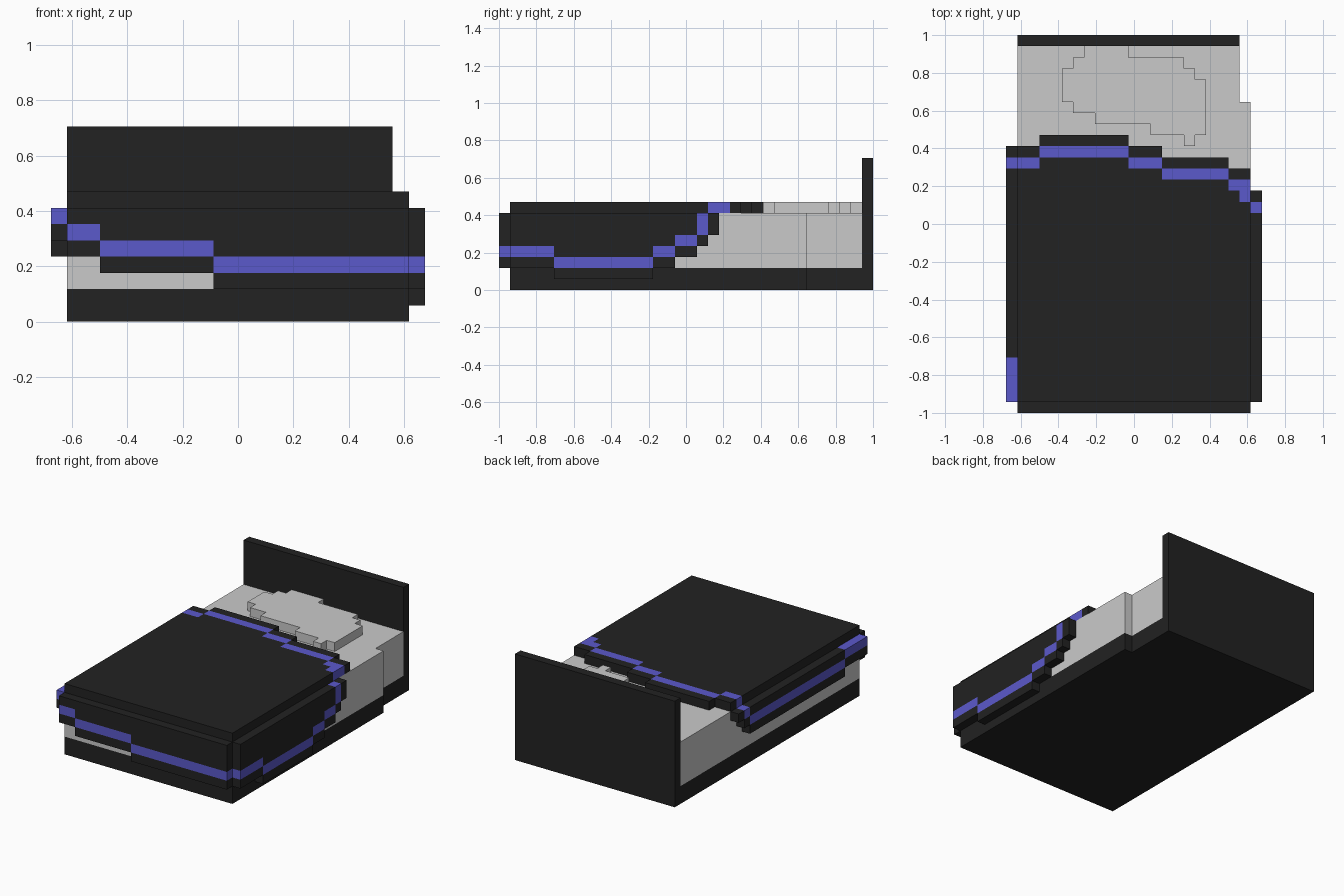
import bpy, bmesh, math
from mathutils import Vector

if "Cube" in bpy.data.objects:
    bpy.data.objects.remove(bpy.data.objects["Cube"])

U = 2 / 34                                  # block size: the bed is 23 x 34 x 12 blocks
BLACK, GREY, BLUE = 0, 1, 2

materials = []
for name, colour in (("black_cloth", (0.016, 0.016, 0.016, 1)),
                     ("light_grey", (0.59, 0.59, 0.59, 1)),
                     ("blue_trim", (0.105, 0.10, 0.60, 1))):
    m = bpy.data.materials.new(name)
    m.diffuse_color = colour
    m.use_nodes = True
    m.node_tree.nodes["Principled BSDF"].inputs["Base Color"].default_value = m.diffuse_color
    materials.append(m)

cells = {}                                  # block -> (part, colour)


def fill(part, colour, i0, i1, j0, j1, k0, k1):
    """Fill a range of blocks; later fills replace earlier ones."""
    for i in range(i0, i1):
        for j in range(j0, j1):
            for k in range(k0, k1):
                cells[i, j, k] = (part, colour)


# Base, mattress and headboard (one block narrower near the head)
for part, colour, k0, k1 in (("base", BLACK, 0, 2), ("mattress", GREY, 2, 7)):
    fill(part, colour, 1, 22, 1, 28, k0, k1)
    fill(part, colour, 1, 21, 28, 33, k0, k1)
fill("headboard", BLACK, 1, 21, 33, 34, 0, 12)

# Pillow: rows from the head downwards (left, right)
pillow_rows = [(7, 11), (6, 16), (5, 17), (5, 18), (5, 18),
               (6, 18), (8, 18), (13, 18), (16, 17)]
for n, (a, b) in enumerate(pillow_rows):
    fill("pillow", GREY, a, b, 32 - n, 33 - n, 7, 8)

# Blanket top with stepped blue stripe near its edge (left, right, stripe row)
for a, b, j in ((1, 3, 22), (3, 11, 23), (11, 14, 22), (14, 20, 21), (20, 22, 20)):
    fill("blanket", BLACK, a, b, 1, j + 2, 7, 8)
    fill("blanket", BLUE, a, b, j, j + 1, 7, 8)
fill("blanket", BLUE, 21, 22, 19, 20, 7, 8)

# Blanket front drop (left, right, stripe height)
for a, b, k in ((1, 3, 5), (3, 10, 4), (10, 22, 3)):
    fill("blanket", BLACK, a, b, 0, 1, k - 1, 7)
    fill("blanket", BLUE, a, b, 0, 1, k, k + 1)

# Blanket right drop (front, back, stripe height)
for a, b, k in ((1, 5, 3), (5, 14, 2), (14, 16, 3), (16, 18, 4)):
    fill("blanket", BLACK, 22, 23, a, b, k - 1, 7)
    fill("blanket", BLUE, 22, 23, a, b, k, k + 1)
fill("blanket", BLACK, 22, 23, 18, 19, 4, 5)
fill("blanket", BLUE, 22, 23, 18, 19, 5, 7)
fill("blanket", BLACK, 22, 23, 19, 20, 5, 7)

# Blanket left drop
for a, b, k in ((1, 5, 6), (5, 22, 5)):
    fill("blanket", BLACK, 0, 1, a, b, k - 1, 7)
    fill("blanket", BLUE, 0, 1, a, b, k, k + 1)
fill("blanket", BLACK, 0, 1, 22, 23, 5, 6)
fill("blanket", BLUE, 0, 1, 22, 23, 6, 7)
fill("blanket", BLACK, 0, 1, 23, 24, 6, 7)


def build(part):
    """Make the outer skin of one part's blocks."""
    bm = bmesh.new()
    for cell, (owner, colour) in cells.items():
        if owner != part:
            continue
        centre = Vector(cell) + Vector((0.5, 0.5, 0.5))
        for axis in range(3):
            for sign in (-1, 1):
                n = Vector((0, 0, 0))
                n[axis] = sign
                if tuple(int(c + d) for c, d in zip(cell, n)) in cells:
                    continue
                u, v = Vector((0, 0, 0)), Vector((0, 0, 0))
                u[(axis + 1) % 3] = 0.5
                v[(axis + 2) % 3] = 0.5 * sign
                mid = centre + n * 0.5
                corners = [mid - u - v, mid + u - v, mid + u + v, mid - u + v]
                face = bm.faces.new([bm.verts.new(
                    ((p.x - 11.5) * U, (p.y - 17) * U, p.z * U)) for p in corners])
                face.material_index = colour
    bmesh.ops.remove_doubles(bm, verts=bm.verts, dist=U * 0.01)
    bmesh.ops.dissolve_limit(bm, angle_limit=math.radians(1), verts=bm.verts,
                             edges=bm.edges, delimit={'MATERIAL'})
    mesh = bpy.data.meshes.new(part)
    bm.to_mesh(mesh)
    bm.free()
    for m in materials:
        mesh.materials.append(m)
    bpy.context.collection.objects.link(bpy.data.objects.new(part, mesh))


for part in ("base", "mattress", "headboard", "pillow", "blanket"):
    build(part)
